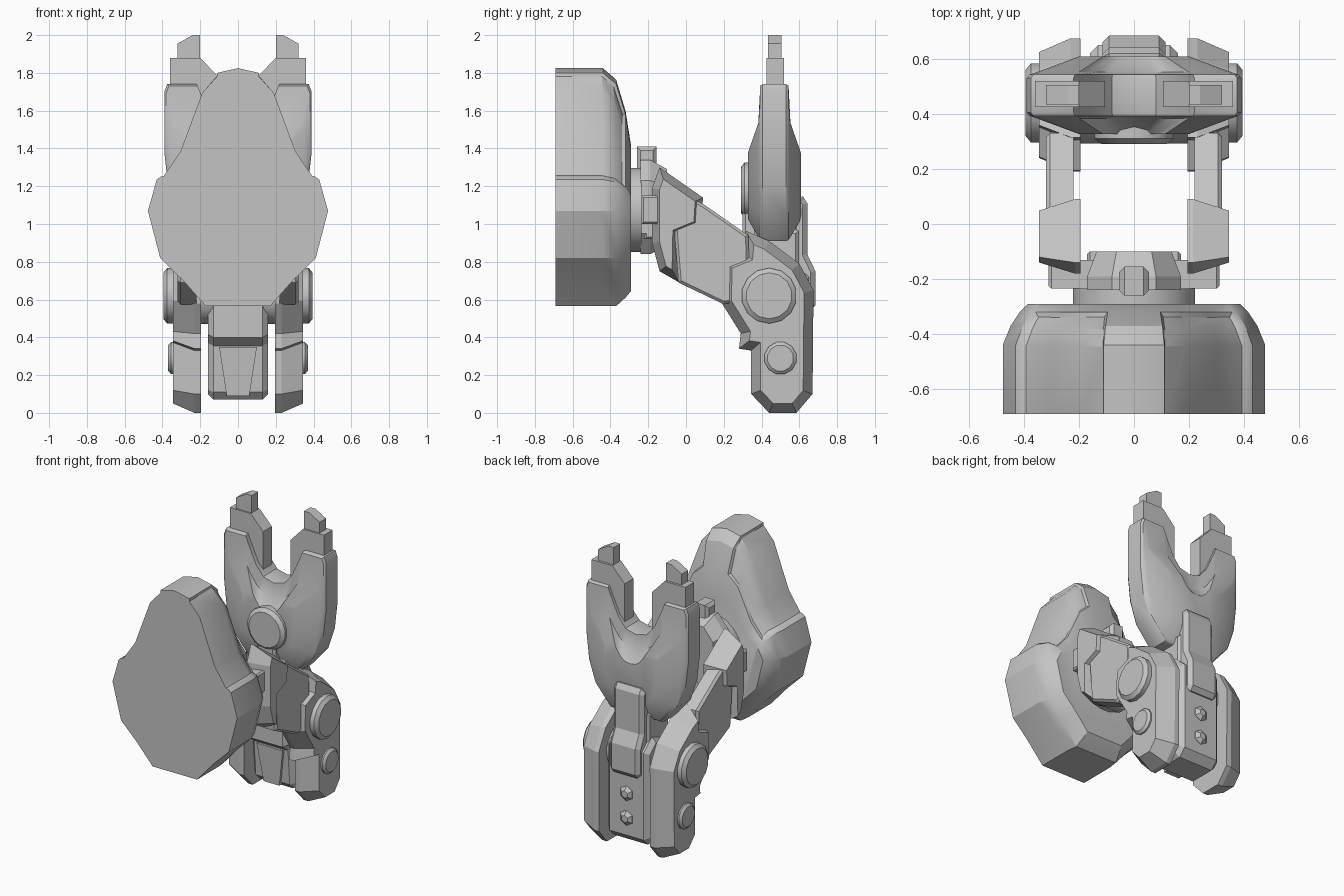
import bpy, bmesh, math

if "Cube" in bpy.data.objects:
    bpy.data.objects.remove(bpy.data.objects["Cube"])

grey = bpy.data.materials.new("plain grey")
grey.use_nodes = True
COLOUR = (0.55, 0.55, 0.55, 1)
grey.diffuse_color = COLOUR
grey.node_tree.nodes["Principled BSDF"].inputs["Base Color"].default_value = COLOUR


def finish(name, bm, angle=None):
    """Turn a bmesh into a named object, optionally smooth."""
    bmesh.ops.recalc_face_normals(bm, faces=bm.faces)
    mesh = bpy.data.meshes.new(name)
    bm.to_mesh(mesh)
    bm.free()
    mesh.materials.append(grey)
    obj = bpy.data.objects.new(name, mesh)
    bpy.context.collection.objects.link(obj)
    if angle:
        bpy.ops.object.select_all(action='DESELECT')
        obj.select_set(True)
        bpy.context.view_layer.objects.active = obj
        bpy.ops.object.shade_smooth_by_angle(angle=math.radians(angle))


def loft(rings, caps=(True, True)):
    """Skin a list of equal-length point rings."""
    bm = bmesh.new()
    loops = [[bm.verts.new(p) for p in ring] for ring in rings]
    n = len(loops[0])
    for a, b in zip(loops, loops[1:]):
        for i in range(n):
            j = (i + 1) % n
            bm.faces.new((a[i], a[j], b[j], b[i]))
    for cap, loop in zip(caps, (loops[0], loops[-1])):
        if cap:
            bm.faces.new(loop)
    bmesh.ops.recalc_face_normals(bm, faces=bm.faces)
    bm.faces.ensure_lookup_table()
    return bm


def prism(name, profile, x0, x1, chamfer=0, both=False, slant_to=None):
    """Extrude a (y, z) profile along x; chamfer the rim, widened to slant_to."""
    bm = loft([[(x, y, z) for y, z in profile] for x in (x0, x1)])
    if chamfer:
        ends = (x0, x1) if both else (x1,)
        rim = [e for e in bm.edges if any(
            all(abs(v.co.x - x) < 1e-5 for v in e.verts) for x in ends)]
        bmesh.ops.bevel(bm, geom=rim, offset=chamfer, segments=1,
                        affect='EDGES', clamp_overlap=False)
    if slant_to is not None:
        for v in bm.verts:
            if min(abs(v.co.x - x0), abs(v.co.x - x1)) > 1e-3:
                v.co.x = slant_to
    finish(name, bm)


def box(name, x, y, z, chamfer=0):
    profile = [(y[0], z[0]), (y[1], z[0]), (y[1], z[1]), (y[0], z[1])]
    prism(name, profile, x[0], x[1], chamfer, True)


def turned(name, axis, centre, steps, sides=16):
    """Disc or axle: steps are (position along axis, radius)."""
    rings = []
    for pos, r in steps:
        ring = []
        for i in range(sides):
            t = 2 * math.pi * (i + 0.5) / sides
            u, v = r * math.cos(t), r * math.sin(t)
            ring.append((pos, centre[0] + u, centre[1] + v) if axis == 'x'
                        else (centre[0] + u, pos, centre[1] + v))
        rings.append(ring)
    finish(name, loft(rings), 35)


def mirrored(half):
    """Close a half outline of (x, z) points across x = 0."""
    return half + [(-x, z) for x, z in reversed(half) if x > 0]


# Large front pod: tapered shell with recessed upper side panels
pod = mirrored([(0, 1.825), (.11, 1.8), (.2, 1.7), (.315, 1.39), (.41, 1.25), (.43, 1.235),
                (.477, 1.07), (.412, .82), (.29, .70), (.17, .565)])
rings = []
for y, fx, up, low in [(-.69, 1, 1, 1), (-.44, 1, 1, 1), (-.37, .94, .92, 1),
                       (-.32, .87, .70, .91), (-.29, .81, .45, .84)]:
    rings.append([(x * fx, y, 1.07 + (z - 1.07) * (up if z > 1.07 else low)) for x, z in pod])
bm = loft(rings, (False, True))
n = len(pod)
sides = [[bm.faces[k * n + i] for k in range(3) for i in run]
         for run in ((1, 2, 3), (n - 2, n - 3, n - 4))]
for panel in sides:
    bmesh.ops.inset_region(bm, faces=panel, thickness=.015, depth=-.012,
                           use_boundary=False, use_even_offset=True)
bmesh.ops.edgeloop_fill(bm, edges=[e for e in bm.edges if e.is_boundary])
finish("front_pod", bm, 28)

# Pod mount: disc, collar, cross pin and top tab
turned("mount_disc", 'y', (0, 1.075), [(-.31, .225), (-.235, .225)], 20)
collar = mirrored([(.08, .25), (.17, .14), (.17, -.14), (.08, -.25)])
finish("mount_collar", loft([[(x * k, y, 1.09 + z * k) for x, z in collar]
                             for y, k in ((-.24, 1), (-.19, 1), (-.1, .8))]))
box("mount_cross_pin", (-.31, .31), (-.235, -.13), (1.0, 1.15), .01)
box("mount_crossbar", (-.17, .17), (-.22, -.1), (.92, 1.12), .01)
box("mount_tab", (-.055, .055), (-.26, -.155), (1.28, 1.41), .02)

# Arms and legs, left and right
upper_arm = [(-.18, 1.19), (-.14, 1.3), (.09, 1.14), (.08, .985), (-.03, .94),
             (-.035, .69), (-.14, .75), (-.18, .9)]
arm_link = [(-.08, 1.2), (.1, 1.1), (.33, .94), (.34, .6), (.2, .575), (-.04, .69)]
leg = [(.315, .965), (.44, .91), (.6, .79), (.675, .65), (.67, .1), (.585, 0), (.44, 0),
       (.345, .1), (.345, .33), (.28, .34), (.29, .42), (.19, .58), (.195, .8), (.305, .845)]
finger = [(.36, 1.88), (.2, 1.88), (.105, 1.78), (.105, 1.45), (.36, 1.45)]
finger_tip = [(.2, 2.0), (.24, 2.0), (.32, 1.955), (.32, 1.86), (.2, 1.86)]
for side, s in (("left", 1), ("right", -1)):
    prism(side + "_upper_arm", upper_arm, s * .195, s * .345, .04, slant_to=s * .215)
    prism(side + "_arm_link", arm_link, s * .22, s * .32, .015)
    prism(side + "_leg", leg, s * .195, s * .345, .05, slant_to=s * .23)
    turned(side + "_knee_disc", 'x', (.44, .62),
           [(s * .3, .147), (s * .375, .147), (s * .395, .122)], 14)
    turned(side + "_ankle_disc", 'x', (.5, .29),
           [(s * .3, .087), (s * .355, .087), (s * .37, .07)], 12)
    # Prongs standing on the back shield
    for part, shape, y0, y1 in (("finger", finger, .425, .52),
                                ("finger_tip", finger_tip, .435, .505)):
        finish(side + "_" + part, loft([[(s * x, y, z) for x, z in shape] for y in (y0, y1)]))

# Back shield: notched flat plate with a bulge front and back
plate = mirrored([(0, 1.47), (.08, 1.49), (.14, 1.56), (.2, 1.69), (.22, 1.74), (.375, 1.74),
                  (.39, 1.7), (.39, 1.38), (.37, 1.2), (.32, 1.05), (.2, .91)])


def shield_ring(y, fx, up, low):
    return [(x * fx, y, 1.2 + (z - 1.2) * (up if z > 1.2 else low)) for x, z in plate]


MID = .468
levels = [(.14, .52, .33, .6), (.085, .9, .62, .93), (.075, .975, .985, .98), (.062, 1, 1, 1)]
finish("back_shield", loft([shield_ring(MID - d, *k) for d, *k in levels]
                           + [shield_ring(MID + d, *k) for d, *k in reversed(levels)]), 32)

# Shield boss and stem
turned("shield_boss", 'y', (0, 1.18), [(.36, .145), (.31, .145), (.29, .12)], 18)
box("shield_stem", (-.07, .07), (.3, .42), (.8, 1.1), .015)
box("shield_neck", (-.13, .13), (.36, .6), (.68, .97), .02)

# Hip block between the legs
turned("knee_axle", 'x', (.44, .62), [(-.21, .15), (.21, .15)], 20)
hip = [(.3, .57), (.3, .4), (.36, .355), (.38, .11), (.42, .07), (.6, .07),
       (.65, .12), (.65, .72), (.56, .8), (.4, .74)]
prism("hip_block", hip, -.16, .16, .03, True)
wedge = [(-.1, .35), (.1, .35), (.06, .09), (-.06, .09)]
finish("hip_front_panel", loft([[(x, y + (.35 - z) * .08, z) for x, z in wedge]
                                for y in (.4, .345)]))
for name, z in (("upper_hip_bolt", .41), ("lower_hip_bolt", .24)):
    turned(name, 'y', (0, z), [(.63, .052), (.652, .052), (.672, .025)], 6)

# Spine strip joining the hip to the shield
spine = [(.56, 1.14), (.62, 1.145), (.642, 1.11), (.642, .84), (.685, .75),
         (.685, .57), (.66, .54), (.56, .54)]
prism("spine_strip", spine, -.115, .115, .025, True)
